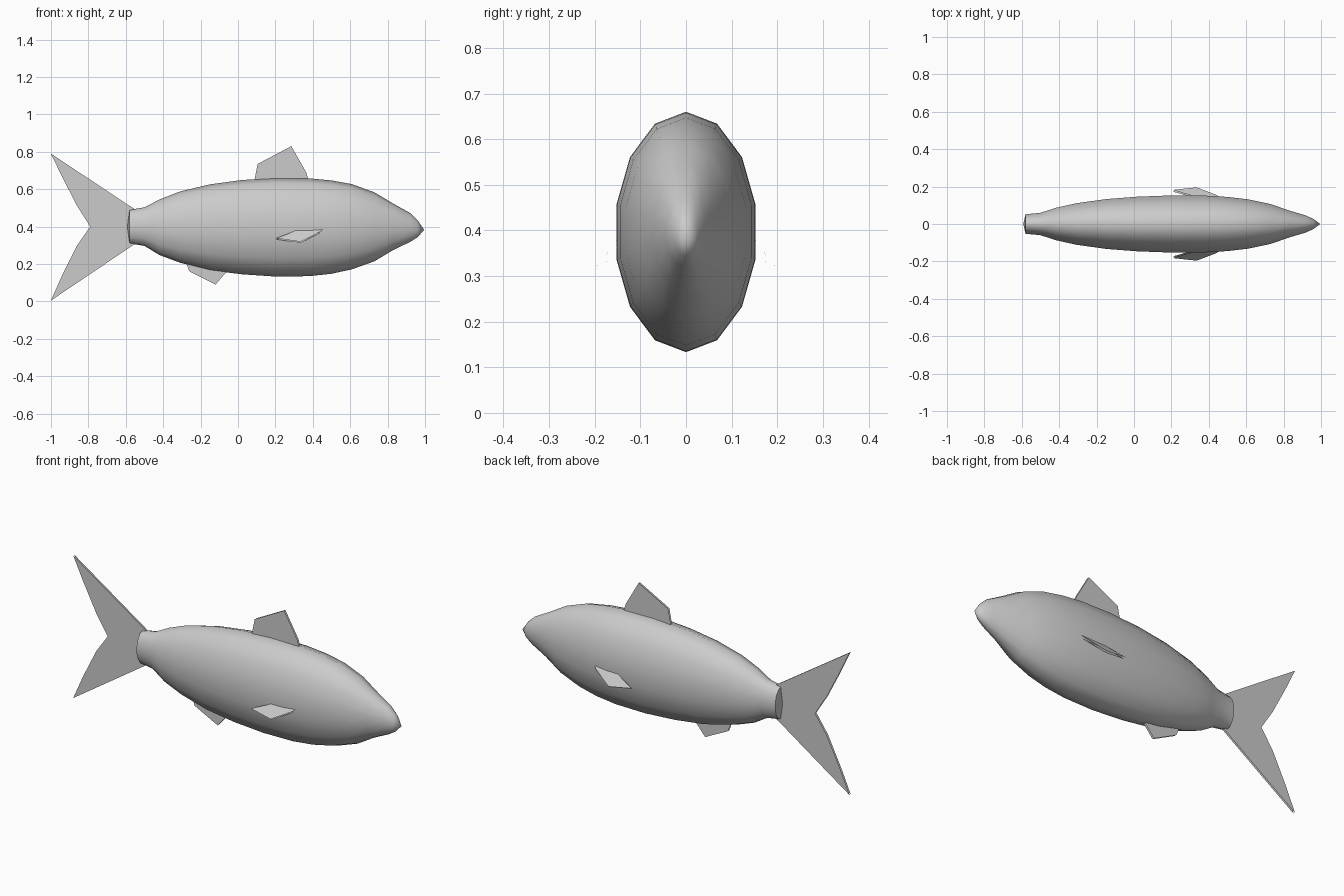
import bpy, bmesh
from math import sin, cos, pi, radians
from mathutils import Vector

cube = bpy.data.objects.get("Cube")
if cube:
    bpy.data.objects.remove(cube)

GREY = (0.6, 0.6, 0.6, 1)
grey = bpy.data.materials.new("plain grey")
grey.use_nodes = True
grey.diffuse_color = GREY
grey.node_tree.nodes["Principled BSDF"].inputs["Base Color"].default_value = GREY


def finish(name, bm):
    mesh = bpy.data.meshes.new(name)
    bm.to_mesh(mesh)
    bm.free()
    mesh.materials.append(grey)
    obj = bpy.data.objects.new(name, mesh)
    bpy.context.collection.objects.link(obj)
    return obj


def fin(name, outline, gap=0.01):
    """Two thin parallel skins, open along the rim."""
    pts = [Vector(p) for p in outline]
    normal = sum((a.cross(b) for a, b in zip(pts, pts[1:] + pts[:1])), Vector()).normalized()
    bm = bmesh.new()
    for side in (1, -1):
        ring = [bm.verts.new(p + normal * side * gap / 2) for p in pts]
        bm.faces.new(ring if side > 0 else ring[::-1])
    return finish(name, bm)


# Body: 14-sided oval sections given as x, top, bottom
SIDES = 14
sections = [
    (-0.58, 0.49, 0.31), (-0.50, 0.503, 0.297), (-0.42, 0.545, 0.248),
    (-0.31, 0.588, 0.207), (-0.15, 0.626, 0.167), (0.02, 0.649, 0.145),
    (0.2, 0.66, 0.133), (0.38, 0.658, 0.135), (0.5, 0.647, 0.148),
    (0.61, 0.627, 0.172), (0.73, 0.583, 0.215), (0.83, 0.523, 0.275),
    (0.92, 0.473, 0.318), (0.96, 0.435, 0.343),
]
bm = bmesh.new()
rings = []
for x, top, bottom in sections:
    mid, rz = (top + bottom) / 2, (top - bottom) / 2
    ry = rz * 0.595
    rings.append([bm.verts.new((x, ry * sin(2 * pi * i / SIDES), mid + rz * cos(2 * pi * i / SIDES)))
                  for i in range(SIDES)])
tail_end = bm.verts.new((-0.592, 0, 0.4))
nose = bm.verts.new((0.995, 0, 0.382))
for i in range(SIDES):
    j = (i + 1) % SIDES
    for a, b in zip(rings, rings[1:]):
        bm.faces.new((a[i], a[j], b[j], b[i]))
    bm.faces.new((rings[0][j], rings[0][i], tail_end))
    bm.faces.new((rings[-1][i], rings[-1][j], nose))
bmesh.ops.recalc_face_normals(bm, faces=bm.faces)
body = finish("body", bm)
bpy.ops.object.select_all(action="DESELECT")
body.select_set(True)
bpy.context.view_layer.objects.active = body
bpy.ops.object.shade_smooth_by_angle(angle=radians(60))

# Fins lying in the middle plane
flat_fins = {
    "tail_fin": [(-1, 0.79), (-0.94, 0.665), (-0.86, 0.51), (-0.79, 0.4), (-0.86, 0.3),
                 (-0.94, 0.14), (-1, 0.005), (-0.54, 0.315), (-0.54, 0.485)],
    "dorsal_fin": [(0.08, 0.6), (0.09, 0.66), (0.105, 0.735), (0.285, 0.83), (0.365, 0.69), (0.39, 0.6)],
    "anal_fin": [(-0.29, 0.24), (-0.26, 0.16), (-0.12, 0.09), (-0.06, 0.16), (-0.04, 0.22)],
}
for name, outline in flat_fins.items():
    fin(name, [(x, 0, z) for x, z in outline])

# Pectoral fins sloping outward and down
for name, s in (("left_side_fin", 1), ("right_side_fin", -1)):
    fin(name, [(0.205, s * 0.178, 0.335), (0.335, s * 0.192, 0.316), (0.44, s * 0.152, 0.37),
               (0.46, s * 0.138, 0.389), (0.33, s * 0.138, 0.389), (0.295, s * 0.152, 0.37)])
